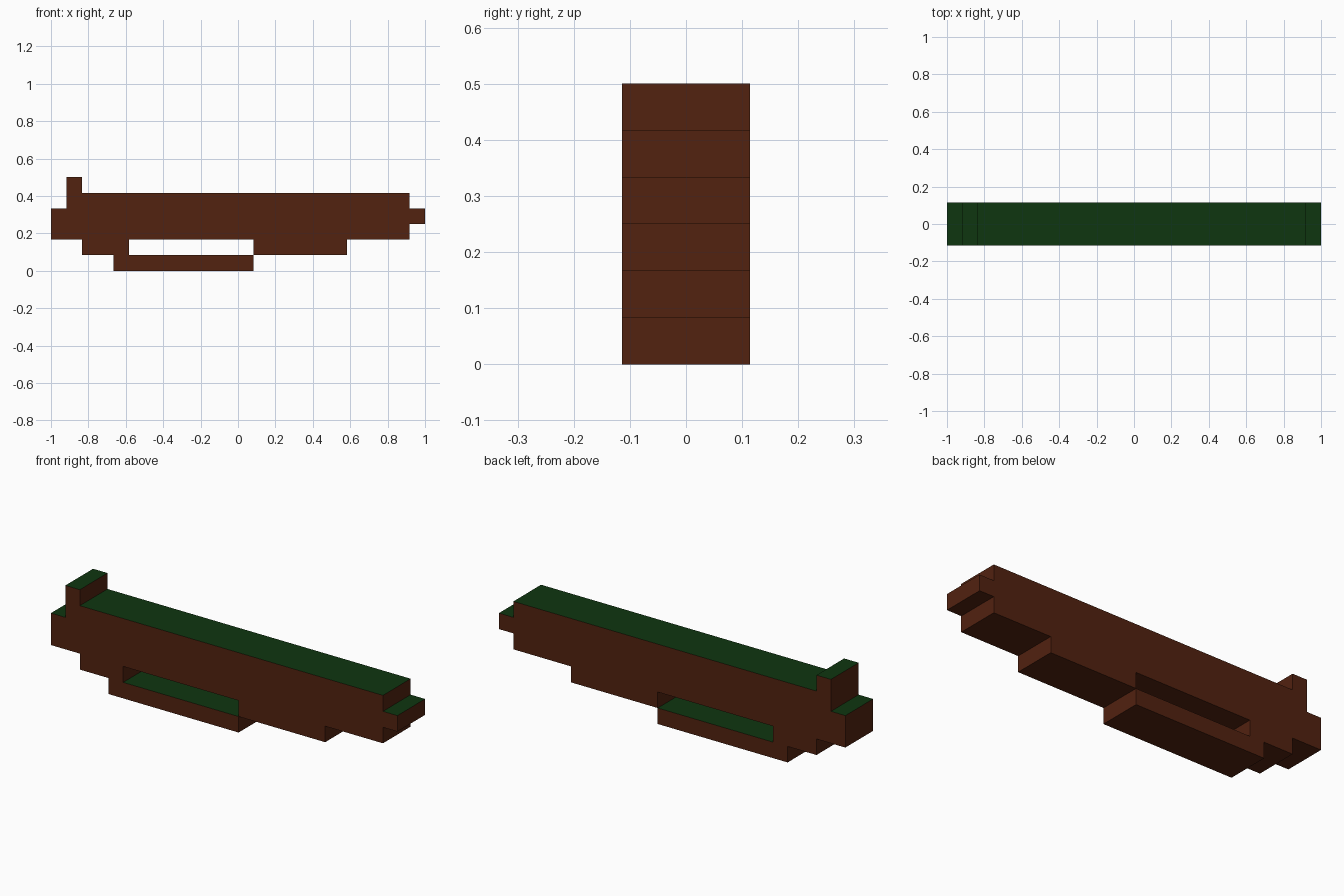
import bpy
import bmesh

cube = bpy.data.objects.get("Cube")
if cube:
    bpy.data.objects.remove(cube, do_unlink=True)

UNIT = 1 / 12      # size of one block step
HALF_DEPTH = 0.114


def make_material(name, rgb):
    mat = bpy.data.materials.new(name)
    mat.use_nodes = True
    color = (*rgb, 1)
    mat.diffuse_color = color
    mat.node_tree.nodes["Principled BSDF"].inputs["Base Color"].default_value = color
    return mat


soil = make_material("soil brown", (0.085, 0.016, 0.005))
grass = make_material("grass green", (0.0045, 0.037, 0.005))

# Stepped side outline in block steps, counter-clockwise from the front
outline = [
    (-8, 0), (1, 0),                             # hanging ledge
    (1, 1), (-7, 1), (-7, 2), (1, 2), (1, 1),    # slot above the ledge
    (7, 1), (7, 2), (11, 2),                     # right underside
    (11, 3), (12, 3), (12, 4), (11, 4),          # right tip
    (11, 5), (-10, 5), (-10, 6), (-11, 6),       # top and left post
    (-11, 4), (-12, 4), (-12, 2),                # left end
    (-10, 2), (-10, 1), (-8, 1),                 # left underside
]

# Extrude the outline through the depth
bm = bmesh.new()
front, back = (
    [bm.verts.new((x * UNIT, y, z * UNIT)) for x, z in outline]
    for y in (-HALF_DEPTH, HALF_DEPTH)
)
bm.faces.new(front)
bm.faces.new(back[::-1])
for i in range(len(outline)):
    j = (i + 1) % len(outline)
    bm.faces.new((front[j], front[i], back[i], back[j]))

# Grass on every upward face, soil elsewhere
bm.normal_update()
for face in bm.faces:
    face.material_index = int(face.normal.z > 0.5)

mesh = bpy.data.meshes.new("floating_platform")
bm.to_mesh(mesh)
bm.free()
mesh.materials.append(soil)
mesh.materials.append(grass)
platform = bpy.data.objects.new("floating_platform", mesh)
bpy.context.collection.objects.link(platform)
